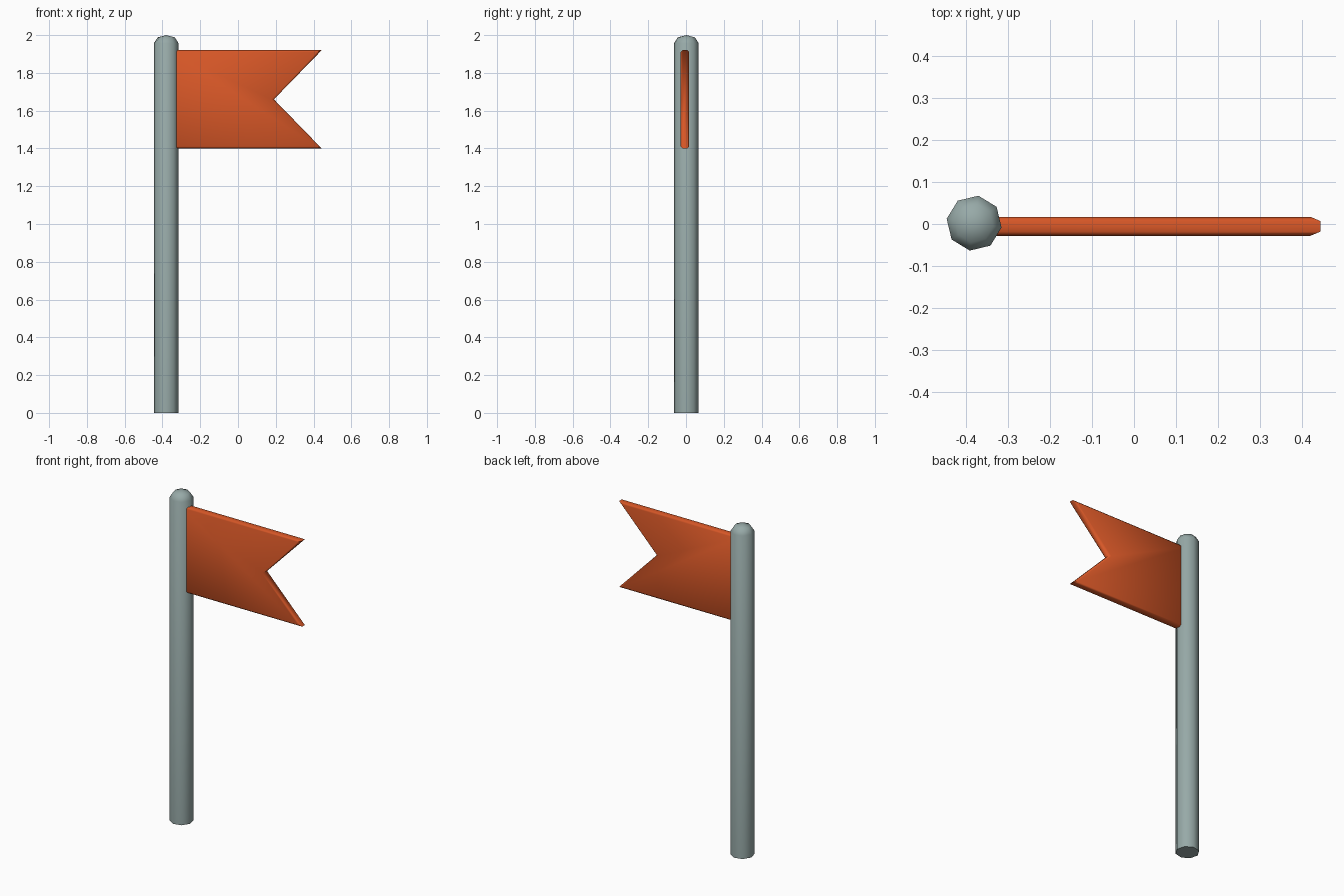
import bpy, bmesh, math

if "Cube" in bpy.data.objects:
    bpy.data.objects.remove(bpy.data.objects["Cube"])


def material(name, rgb):
    m = bpy.data.materials.new(name)
    m.diffuse_color = (*rgb, 1)
    m.use_nodes = True
    m.node_tree.nodes["Principled BSDF"].inputs["Base Color"].default_value = m.diffuse_color
    return m


def finish(name, bm, mat):
    bmesh.ops.recalc_face_normals(bm, faces=bm.faces[:])
    me = bpy.data.meshes.new(name)
    bm.to_mesh(me)
    bm.free()
    me.materials.append(mat)
    ob = bpy.data.objects.new(name, me)
    bpy.context.collection.objects.link(ob)
    bpy.ops.object.select_all(action='DESELECT')
    ob.select_set(True)
    bpy.context.view_layer.objects.active = ob
    bpy.ops.object.shade_smooth_by_angle(angle=math.radians(60))
    return ob


grey = material("grey_metal", (0.31, 0.40, 0.39))
orange = material("orange_cloth", (0.68, 0.095, 0.02))

# Pole: eight-sided shaft with a low domed tip
bm = bmesh.new()
SIDES, CX, CY, TURN = 8, -0.38, 0.002, math.radians(-9)
rings = []
for r, z in [(0.066, 0), (0.066, 1.957), (0.046, 1.988)]:
    rings.append([bm.verts.new((CX + r * math.cos(TURN + i * math.tau / SIDES),
                                CY + r * math.sin(TURN + i * math.tau / SIDES), z))
                  for i in range(SIDES)])
tip = bm.verts.new((CX, CY, 2.0))
bm.faces.new(rings[0])
for i in range(SIDES):
    j = (i + 1) % SIDES
    for a, b in zip(rings, rings[1:]):
        bm.faces.new((a[i], a[j], b[j], b[i]))
    bm.faces.new((rings[-1][i], rings[-1][j], tip))
finish("pole", bm, grey)

# Flag: swallow-tailed plate with chamfered rims
bm = bmesh.new()
outline = [(-0.36, 1.40), (0.443, 1.40), (0.19, 1.66), (0.443, 1.92), (-0.36, 1.92)]
front = bm.faces.new([bm.verts.new((x, -0.028, z)) for x, z in outline])
ext = bmesh.ops.extrude_face_region(bm, geom=[front], use_keep_orig=True)
new_verts = [g for g in ext["geom"] if isinstance(g, bmesh.types.BMVert)]
bmesh.ops.translate(bm, verts=new_verts, vec=(0, 0.045, 0))
bmesh.ops.recalc_face_normals(bm, faces=bm.faces[:])
rim = [e for e in bm.edges if abs(e.verts[0].co.y - e.verts[1].co.y) < 1e-4]
bmesh.ops.bevel(bm, geom=rim, offset=0.01, segments=1, affect='EDGES', profile=0.5)
finish("flag", bm, orange)
